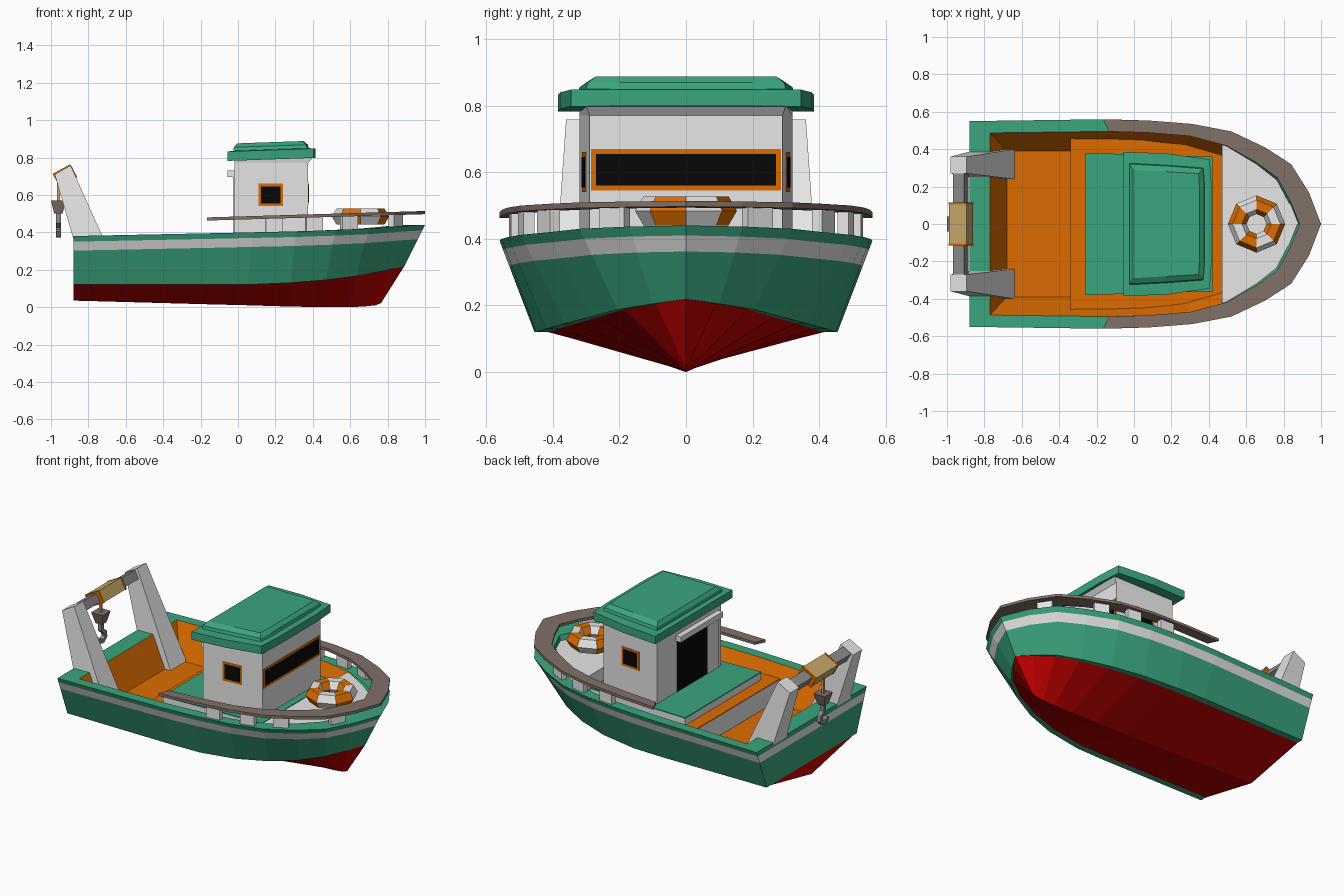
import bpy, bmesh, math
from mathutils import Vector

if "Cube" in bpy.data.objects:
    bpy.data.objects.remove(bpy.data.objects["Cube"])


def material(name, *rgb):
    m = bpy.data.materials.new(name)
    m.diffuse_color = (*rgb, 1)
    m.use_nodes = True
    m.node_tree.nodes["Principled BSDF"].inputs["Base Color"].default_value = m.diffuse_color
    return m


GREEN = material("green paint", .042, .38, .21)
RED = material("red bottom", .56, 0, 0)
ORANGE = material("orange", .72, .15, 0)
WHITE = material("white paint", .8, .8, .8)
GREY = material("grey metal", .26, .26, .26)
BROWN = material("brown wood", .22, .165, .14)
TAN = material("tan rope", .58, .40, .14)
BLACK = material("black glass", .002, .002, .002)


def finish(name, bm, mats):
    bmesh.ops.remove_doubles(bm, verts=bm.verts, dist=1e-5)
    bmesh.ops.recalc_face_normals(bm, faces=bm.faces)
    me = bpy.data.meshes.new(name)
    bm.to_mesh(me)
    bm.free()
    for m in mats:
        me.materials.append(m)
    ob = bpy.data.objects.new(name, me)
    bpy.context.collection.objects.link(ob)
    return ob


def loft(name, rings, mats, bands=None, caps=(True, True)):
    """Join closed rings; bands gives a material index per gap."""
    bm = bmesh.new()
    vs = [[bm.verts.new(p) for p in r] for r in rings]
    n = len(rings[0])
    for j in range(len(rings) - 1):
        for i in range(n):
            k = (i + 1) % n
            f = bm.faces.new((vs[j][i], vs[j][k], vs[j + 1][k], vs[j + 1][i]))
            f.material_index = bands[j] if bands else 0
    if caps[0]:
        bm.faces.new(vs[0])
    if caps[1]:
        bm.faces.new(vs[-1]).material_index = bands[-1] if bands else 0
    return finish(name, bm, mats)


def prism(name, pts, z0, z1, mat):
    return loft(name, [[(x, y, z) for x, y in pts] for z in (z0, z1)], [mat])


def prism_y(name, pts, y0, y1, mat):
    return loft(name, [[(x, y, z) for x, z in pts] for y in (y0, y1)], [mat])


def box(name, x0, x1, y0, y1, z0, z1, mat):
    return prism(name, [(x0, y0), (x1, y0), (x1, y1), (x0, y1)], z0, z1, mat)


def around(half):
    """Half outline from stern to bow, mirrored back to the stern."""
    half = [Vector(p) for p in half]
    return half + [Vector((p[0], -p[1], *p[2:])) for p in reversed(half)]


# ---- hull lines, stern to bow
sheer = [Vector(p) for p in [
    (-.88, .55, .38), (-.15, .56, .395), (.08, .553, .40), (.31, .535, .405), (.52, .495, .412),
    (.70, .41, .42), (.84, .32, .43), (.935, .17, .437), (1, 0, .44)]]
chine = [Vector(p) for p in [
    (-.88, .45, .12), (-.15, .455, .12), (.05, .45, .12), (.28, .42, .13), (.47, .365, .145),
    (.63, .29, .165), (.75, .205, .188), (.83, .10, .205), (.89, 0, .22)]]
keel = [(-.88, 0, .035), (-.15, 0, .015), (.05, 0, .01), (.28, 0, .003), (.47, 0, 0),
        (.60, 0, 0), (.68, 0, .004), (.735, 0, .01), (.765, 0, .022)]
bottom = [Vector((c.x, c.y * .91, c.z)) for c in chine]


def below(d):
    return [s.lerp(c, d / (s.z - c.z)) for s, c in zip(sheer, chine)]


# gunwale inner edge: outline offset inwards, wider at the bow
inner = [Vector((-.77, .487, .382))]
for i in range(1, 9):
    p = sheer[i]
    nxt = sheer[i + 1] if i < 8 else Vector((sheer[7].x, -sheer[7].y, p.z))
    t = (nxt - sheer[i - 1]).to_2d().normalized()
    d = .065 + .05 * max(0, p.x - .3) / .7
    inner.append(Vector((p.x + t.y * d, max(0, p.y - t.x * d), p.z)))
floor = [Vector((-.68, .39, .19))] + [Vector((c.x - .05, max(0, c.y - .065), .19)) for c in chine[1:]]

rows = [keel, bottom, chine, below(.078), below(.03), sheer, inner, floor]
hull = loft("hull", [around(r) for r in rows], [RED, GREEN, WHITE, ORANGE],
            [0, 1, 1, 2, 1, 1, 3, 3], caps=(False, True))
for f in hull.data.polygons:          # bulwark around the foredeck is green
    if f.material_index == 3 and f.center.x > .5:
        f.material_index = 1

# ---- decks
step = [((-.34, .38, .18), (-.34, .456, .313), (-.34, .456, .32)),
        ((.20, .36, .18), (.20, .45, .313), (.20, .45, .32)),
        ((.47, .28, .18), (.47, .425, .313), (.47, .425, .32))]
loft("step_deck", [around(r) for r in zip(*step)], [WHITE, ORANGE], [0, 1])
plinth = [(-.26, .38), (.42, .36)]
loft("cabin_base", [[(p[0], p[1], z) for p in around(plinth)] for z in (.30, .362, .37)],
     [WHITE, GREEN], [0, 1])
fore = [(.47, .44)] + [(p.x, p.y) for p in inner[4:] if p.x > .48]
prism("foredeck", around(fore), .31, .408, WHITE)

# ---- bow rail and its posts


def rail_z(x):
    return .463 + .034 * (x + .16) / 1.16


def rail_line(line, dz):
    return [Vector((p.x, p.y, rail_z(p.x) + dz)) for p in line]


outer_r = [Vector((-.165, .56, 0))] + sheer[2:]
inner_r = [Vector((-.135, .495, 0))] + inner[2:]
lines = [around(rail_line(l, dz)) for l, dz in
         ((outer_r, 0), (outer_r, .017), (inner_r, .017), (inner_r, 0))]
loft("bow_rail", [list(s) for s in zip(*lines)], [BROWN])
for i in (2, 3, 4, 6):
    c = (sheer[i] + sheer[i + 1] + inner[i] + inner[i + 1]).to_2d() / 4
    t = (sheer[i + 1] - sheer[i]).to_2d().normalized() * .045
    n = Vector((-t.y, t.x)).normalized() * .017
    for side in (1, -1):
        pts = [(p.x, p.y * side) for p in (c - t - n, c + t - n, c + t + n, c - t + n)]
        prism("rail_post", pts, .385, rail_z(c.x) + .003, WHITE)

# ---- cabin, flaring under the roof at the front
cabin = [(.36, .375, .29), (.77, .375, .29), (.80, .40, .30), (.81, .40, .30)]
loft("cabin", [[(p[0], p[1], z) for p in around([(-.02, .32), (x, y)])] for z, x, y in cabin], [WHITE])
box("front_window_frame", .37, .377, -.285, .285, .545, .67, ORANGE)
box("front_window", .37, .379, -.27, .27, .56, .655, BLACK)


def wall(x, off):
    return .32 - .03 * (x + .02) / .395 + off


for side in (1, -1):
    for name, x0, x1, z0, z1, off, mat in (
            ("side_window_frame", .11, .24, .54, .66, .002, ORANGE),
            ("side_window", .124, .226, .554, .646, .004, BLACK)):
        prism(name, [(x, side * wall(x, o)) for x, o in
                     ((x0, -.005), (x1, -.005), (x1, off), (x0, off))], z0, z1, mat)
box("doorway", -.023, -.015, -.18, .12, .371, .69, BLACK)
box("sliding_door", -.026, -.018, -.29, -.18, .371, .70, WHITE)
box("door_track", -.055, -.01, -.29, .13, .695, .73, WHITE)

# roof, rising slightly to the front
rim = [(-.055, .385), (.17, .378), (.405, .345), (.415, .2)]
tiers = [(rim, .79), (rim, .84),
         ([(-.025, .325), (.17, .315), (.37, .30), (.378, .2)], .843),
         ([(-.022, .32), (.17, .31), (.365, .295), (.373, .2)], .862),
         ([(-.005, .29), (.17, .28), (.345, .27), (.35, .19)], .882)]
loft("roof", [[(p[0], p[1], z + .035 * (p[0] - .18)) for p in around(r)] for r, z in tiers], [GREEN])

# ---- life ring with alternating segments
bpy.ops.mesh.primitive_torus_add(major_segments=8, minor_segments=6, major_radius=.103,
                                 minor_radius=.05, location=(.655, 0, .484))
ring = bpy.context.object
ring.name = "life_ring"
ring.data.materials.append(WHITE)
ring.data.materials.append(ORANGE)
for f in ring.data.polygons:
    f.material_index = math.floor(math.atan2(f.center.y, f.center.x) / (math.pi / 4)) % 2

# ---- stern gantry
for s in (1, -1):
    top = [(-.98, s * .27, .71), (-.895, s * .27, .758), (-.895, s * .36, .758), (-.98, s * .36, .71)]
    low = [(-.83, s * .24, .19), (-.64, s * .24, .19), (-.64, s * .40, .19), (-.83, s * .40, .19)]
    loft("gantry_leg", [low, top], [WHITE])


def tilted(hu, hn):
    u, n, c = Vector((.88, .475)), Vector((-.475, .88)), Vector((-.925, .704))
    return [tuple(c + u * a * hu + n * b * hn) for a, b in ((-1, -1), (1, -1), (1, 1), (-1, 1))]


prism_y("gantry_crossbar", tilted(.032, .028), -.28, .28, GREY)
prism_y("winch_rope", tilted(.052, .037), -.108, .108, TAN)
for s in (1, -1):
    prism_y("winch_flange", tilted(.054, .039), s * .105, s * .116, ORANGE)
box("hoist_rope", -.967, -.953, -.007, .007, .56, .70, TAN)
loft("hoist_weight", [[(-.96 + a * r, b * r, z) for a, b in ((-1, -1), (1, -1), (1, 1), (-1, 1))]
                      for z, r in ((.50, .022), (.545, .034), (.57, .040))], [BROWN])

# hook
path = [(0, .505), (0, .455), (.03, .432), (.035, .405), (.01, .384), (-.02, .386), (-.035, .41)]
rings = []
for i, (y, z) in enumerate(path):
    a, b = Vector(path[max(i - 1, 0)]), Vector(path[min(i + 1, len(path) - 1)])
    t = (b - a).normalized() * .012
    rings.append([(-.96 + dx, y + k * t.y, z - k * t.x)
                  for dx, k in ((-.013, -1), (.013, -1), (.013, 1), (-.013, 1))])
loft("hoist_hook", rings, [GREY])
